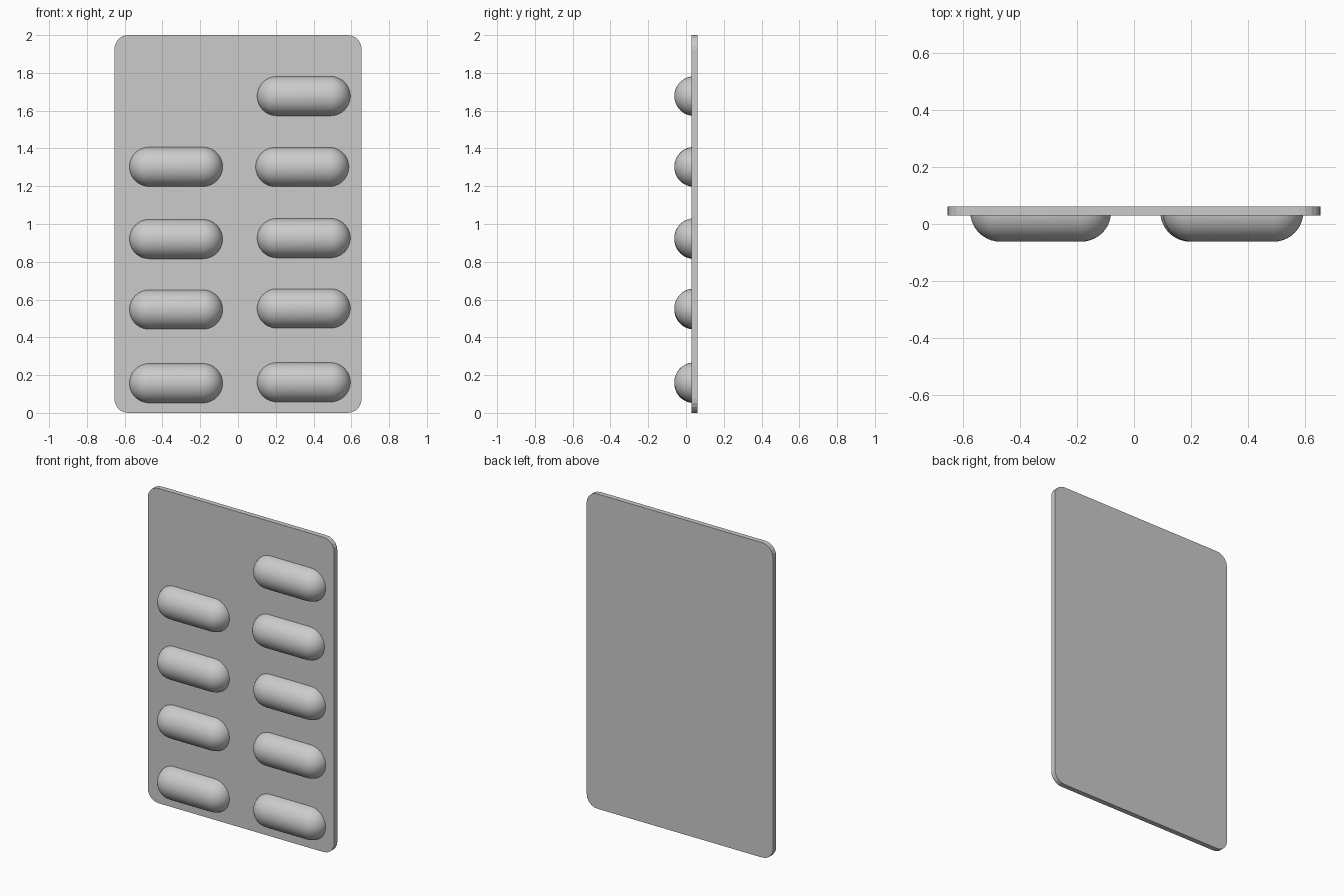
import bpy, bmesh
from math import pi, sin, cos, radians
from mathutils import Vector

cube = bpy.data.objects.get("Cube")
if cube:
    bpy.data.objects.remove(cube, do_unlink=True)

grey = bpy.data.materials.new("light grey")
grey.use_nodes = True
colour = (0.6, 0.6, 0.6, 1)
grey.diffuse_color = colour
grey.node_tree.nodes["Principled BSDF"].inputs["Base Color"].default_value = colour

WIDTH, HEIGHT = 1.31, 2.0
FRONT, BACK = 0.03, 0.062
CORNER = 0.075
RADIUS, LENGTH, CENTRE_Y = 0.105, 0.495, 0.043


def add_object(name, bm, location=(0, 0, 0)):
    bmesh.ops.recalc_face_normals(bm, faces=bm.faces)
    mesh = bpy.data.meshes.new(name)
    bm.to_mesh(mesh)
    bm.free()
    mesh.materials.append(grey)
    obj = bpy.data.objects.new(name, mesh)
    obj.location = location
    bpy.context.collection.objects.link(obj)
    return obj


# Thin backing card with rounded corners
bm = bmesh.new()
bmesh.ops.create_cube(bm, size=1)
bmesh.ops.scale(bm, vec=(WIDTH, BACK - FRONT, HEIGHT), verts=bm.verts)
corners = [e for e in bm.edges
           if abs(e.verts[0].co.y - e.verts[1].co.y) > 0.01]
bmesh.ops.bevel(bm, geom=corners, offset=CORNER, segments=5,
                profile=0.5, affect='EDGES')
add_object("backing_card", bm, (0, (FRONT + BACK) / 2, HEIGHT / 2))


# Half capsule: a rounded profile swept half way round the x axis
def blister(name, x, z, steps=10):
    half = LENGTH / 2 - RADIUS
    arc = [i * pi / 2 / steps for i in range(steps + 1)]
    right = [(half + RADIUS * cos(a), RADIUS * sin(a)) for a in arc]
    profile = right + [(-px, pz) for px, pz in reversed(right)]
    bm = bmesh.new()
    verts = [bm.verts.new((px, 0, pz)) for px, pz in profile]
    edges = [bm.edges.new(pair) for pair in zip(verts, verts[1:])]
    bmesh.ops.spin(bm, geom=verts + edges, cent=(0, 0, 0), axis=(1, 0, 0),
                   angle=pi, steps=24)
    # Make the dome point to the front whichever way the sweep ran
    if sum(v.co.y for v in bm.verts) > 0:
        bmesh.ops.scale(bm, vec=(1, -1, 1), verts=bm.verts)
    bmesh.ops.remove_doubles(bm, verts=bm.verts, dist=0.0001)
    # Close the flat side, which is buried in the card
    bmesh.ops.holes_fill(bm, edges=[e for e in bm.edges if e.is_boundary])
    obj = add_object(name, bm, (x, CENTRE_Y, z))
    bpy.ops.object.select_all(action='DESELECT')
    obj.select_set(True)
    bpy.context.view_layer.objects.active = obj
    bpy.ops.object.shade_smooth_by_angle(angle=radians(40))


# Two columns, with the top pocket of the right column missing
columns = {
    "right": [(-0.328, 0.157), (-0.328, 0.547), (-0.328, 0.92), (-0.328, 1.303)],
    "left": [(0.348, 0.162), (0.348, 0.553), (0.348, 0.925), (0.34, 1.302),
             (0.348, 1.677)],
}
for side, places in columns.items():
    for row, (x, z) in enumerate(places, 1):
        blister(f"{side}_blister_{row}", x, z)
